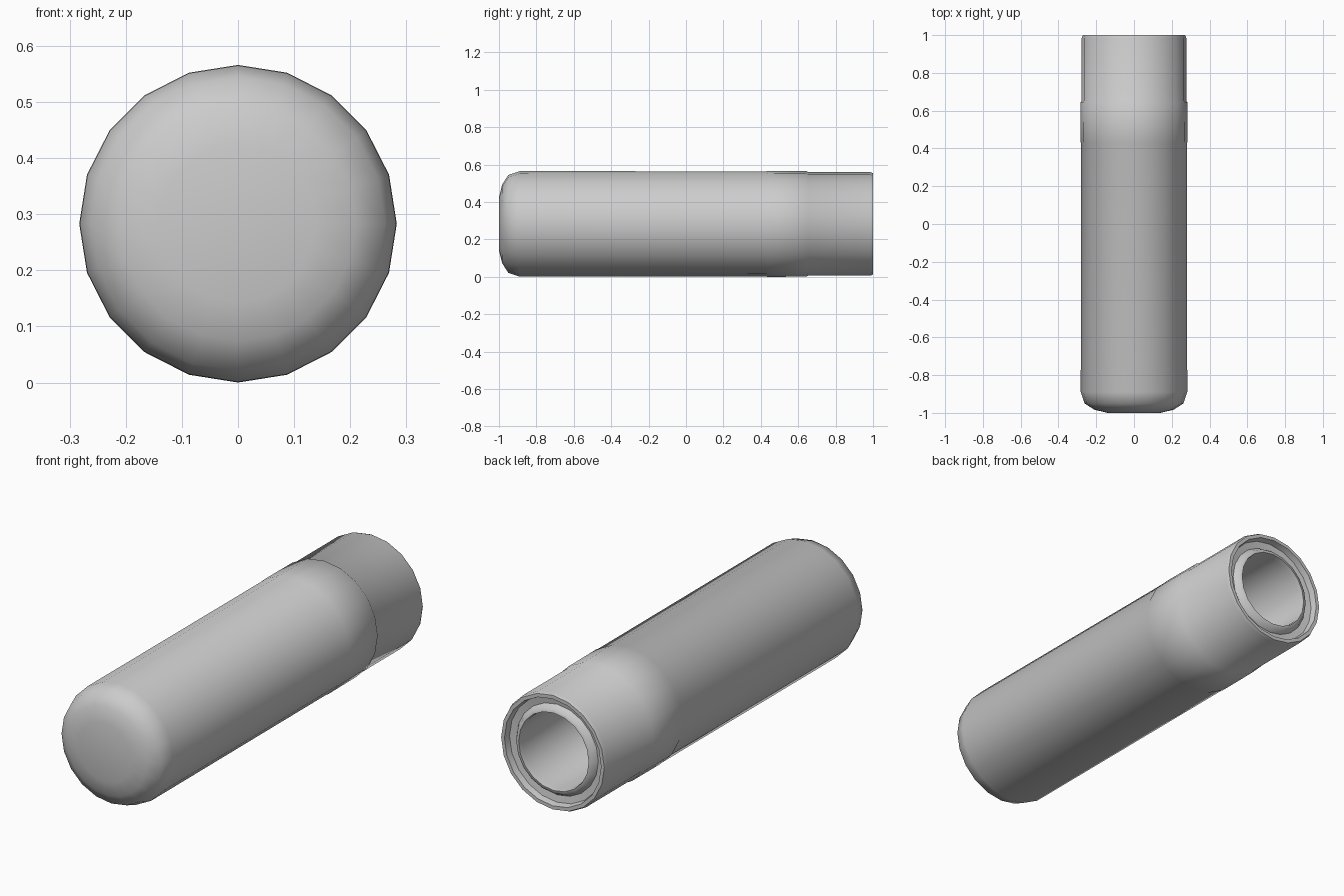
import bpy, bmesh, math

if "Cube" in bpy.data.objects:
    bpy.data.objects.remove(bpy.data.objects["Cube"])

SIDES = 20
AXIS_Z = 0.283


def lathe(name, profile):
    """Revolve (radius, y) points around the long y axis; radius 0 closes an end."""
    bm = bmesh.new()
    rings = []
    for r, y in profile:
        if r == 0:
            rings.append([bm.verts.new((0, y, AXIS_Z))] * SIDES)
        else:
            rings.append([bm.verts.new((r * math.sin(math.tau * i / SIDES), y,
                                        AXIS_Z + r * math.cos(math.tau * i / SIDES)))
                          for i in range(SIDES)])
    for a, b in zip(rings, rings[1:]):
        for i in range(SIDES):
            j = (i + 1) % SIDES
            quad = list(dict.fromkeys((a[i], a[j], b[j], b[i])))
            bm.faces.new(quad)
    bmesh.ops.recalc_face_normals(bm, faces=bm.faces)
    mesh = bpy.data.meshes.new(name)
    bm.to_mesh(mesh)
    bm.free()
    obj = bpy.data.objects.new(name, mesh)
    bpy.context.collection.objects.link(obj)
    bpy.context.view_layer.objects.active = obj
    obj.select_set(True)
    bpy.ops.object.shade_smooth_by_angle(angle=math.radians(50))
    obj.select_set(False)
    return obj


lathe("hollow_tube", [
    # rounded closed end
    (0, -1.0), (0.14, -1.0), (0.21, -0.983), (0.262, -0.95), (0.282, -0.89),
    # long body, slightly raised band, narrower collar
    (0.281, 0.43), (0.283, 0.435), (0.282, 0.645), (0.277, 0.652),
    (0.277, 0.985), (0.271, 1.0),
    # open end: outer rim, shallow groove, inner lip
    (0.254, 1.0), (0.248, 0.97), (0.215, 0.965), (0.199, 0.99), (0.184, 0.993),
    # deep bore
    (0.18, 0.97), (0.178, 0.3), (0.15, 0.25), (0, 0.25),
])
